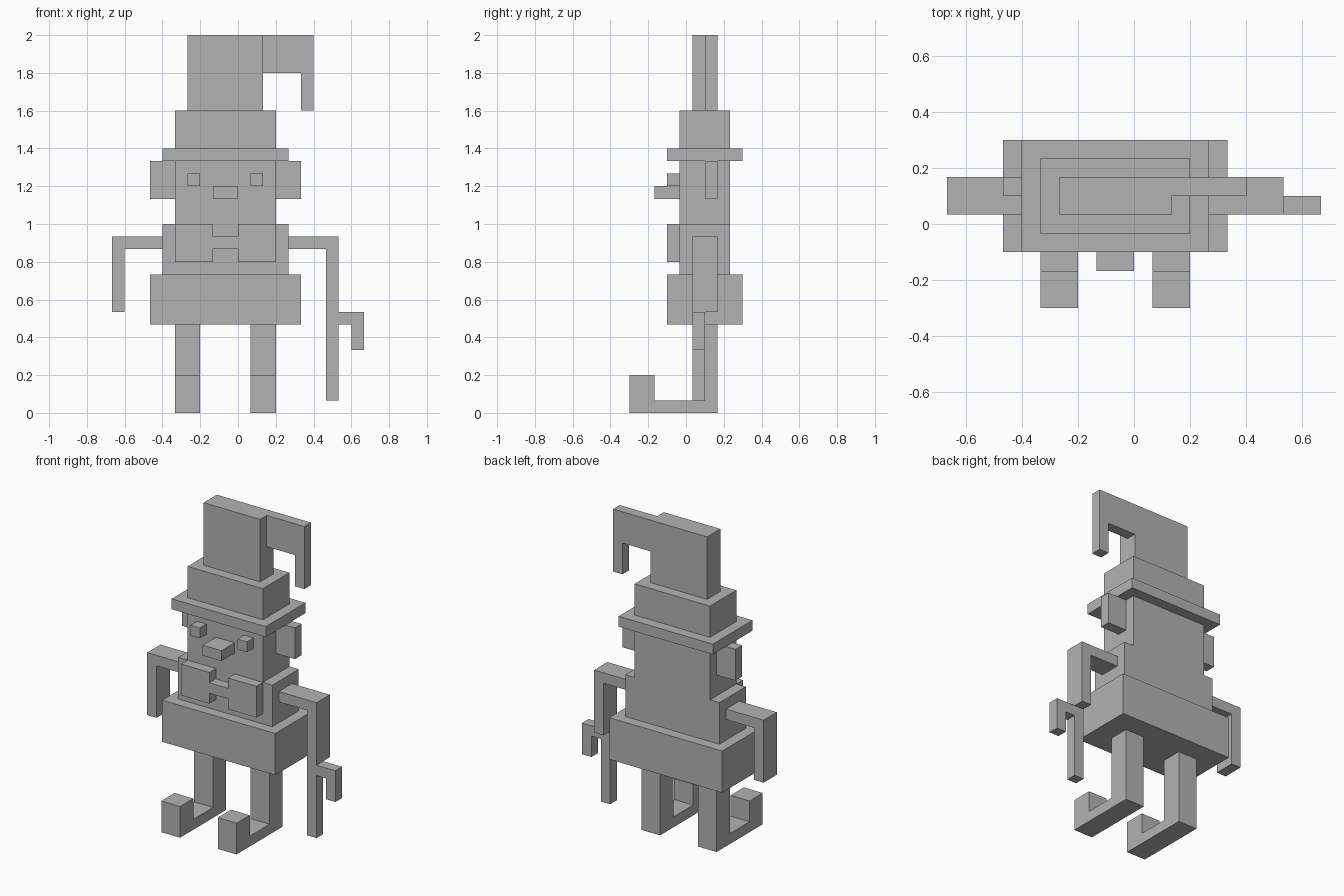
import bpy, bmesh
from mathutils import Vector

if "Cube" in bpy.data.objects:
    bpy.data.objects.remove(bpy.data.objects["Cube"])

U = 1 / 15  # voxel size; all coordinates below are in voxels

# Dark grey for every part
grey = bpy.data.materials.new("dark_grey")
grey.diffuse_color = (0.45, 0.45, 0.45, 1)
grey.use_nodes = True
grey.node_tree.nodes["Principled BSDF"].inputs["Base Color"].default_value = grey.diffuse_color


def prism(name, points, lo, hi, axis="y"):
    """Extrude an outline: (x, z) points along y, or (y, z) points along x."""
    bm = bmesh.new()
    place = (lambda a, b: (lo, a, b)) if axis == "x" else (lambda a, b: (a, lo, b))
    face = bm.faces.new([bm.verts.new(Vector(place(a, b)) * U) for a, b in points])
    ext = bmesh.ops.extrude_face_region(bm, geom=[face])
    step = Vector((hi - lo, 0, 0) if axis == "x" else (0, hi - lo, 0)) * U
    bmesh.ops.translate(bm, vec=step, verts=[v for v in ext["geom"] if isinstance(v, bmesh.types.BMVert)])
    bmesh.ops.recalc_face_normals(bm, faces=bm.faces)
    mesh = bpy.data.meshes.new(name)
    bm.to_mesh(mesh)
    bm.free()
    mesh.materials.append(grey)
    obj = bpy.data.objects.new(name, mesh)
    bpy.context.collection.objects.link(obj)
    return obj


def box(name, x, y, z):
    return prism(name, [(x[0], z[0]), (x[1], z[0]), (x[1], z[1]), (x[0], z[1])], *y)


# Legs with curled-up shoes
leg = [(2.5, 0), (2.5, 7), (0.5, 7), (0.5, 1), (-2.5, 1), (-2.5, 3), (-4.5, 3), (-4.5, 0)]
for side, x in (("left", -5), ("right", 1)):
    prism(side + "_leg", leg, x, x + 2, "x")

# Coat skirt, then shoulders and head in one outline
box("coat_skirt", (-7, 5), (-1.5, 4.5), (7, 11))
prism("torso_and_head", [(-6, 11), (4, 11), (4, 15), (3, 15), (3, 20), (-5, 20), (-5, 15), (-6, 15)], -0.5, 3.5)

# Face: beard, nose, eyes, ears
prism("beard", [(-5, 12), (-2, 12), (-2, 13), (0, 13), (0, 12), (3, 12),
                (3, 15), (0, 15), (0, 14), (-2, 14), (-2, 15), (-5, 15)], -1.5, -0.5)
box("nose", (-2, 0), (-2.5, -0.5), (17, 18))
for side, eye_x, ear_x in (("left", -4, -7), ("right", 1, 3)):
    box(side + "_eye", (eye_x, eye_x + 1), (-1.5, -0.5), (18, 19))
    box(side + "_ear", (ear_x, ear_x + 2), (1.5, 2.5), (17, 20))

# Hat with drooping tip
box("hat_brim", (-6, 4), (-1.5, 4.5), (20, 21))
box("hat_band", (-5, 3), (-0.5, 3.5), (21, 24))
box("hat_crown", (-4, 2), (0.5, 2.5), (24, 30))
prism("hat_tip", [(2, 27), (5, 27), (5, 24), (6, 24), (6, 30), (2, 30)], 1.5, 2.5)

# Arms, mirrored about the body centre at x = -1
arm = [(5, 13), (8, 13), (8, 8), (9, 8), (9, 14), (5, 14)]
for side, s in (("left", -1), ("right", 1)):
    prism(side + "_arm", [(-1 + s * a, z) for a, z in arm], 0.5, 2.5)

# Hooked cane in the right hand
prism("cane", [(7, 1), (8, 1), (8, 7), (9, 7), (9, 5), (10, 5), (10, 8), (7, 8)], 0.5, 1.5)
